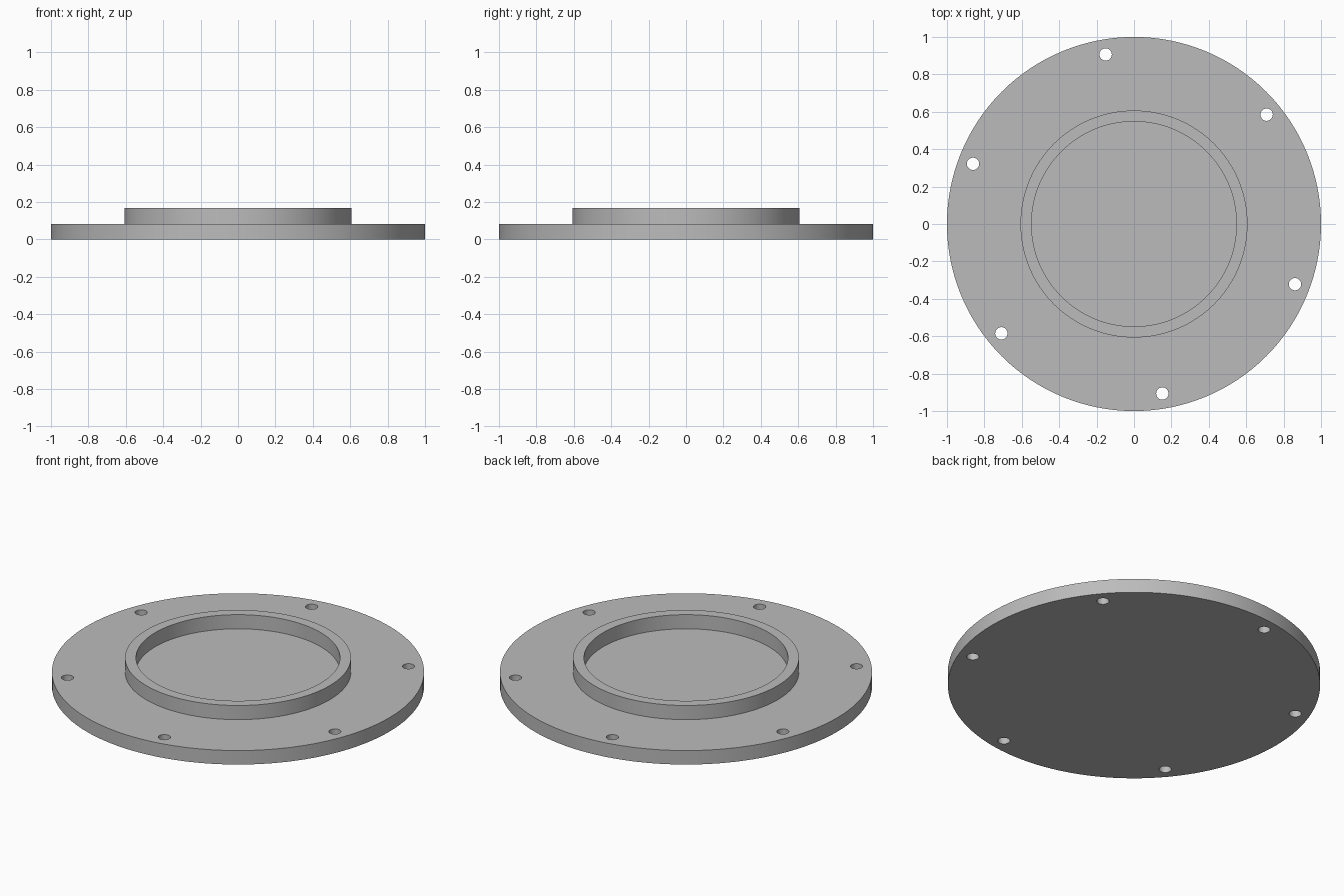
import bpy, bmesh, math
from mathutils import Matrix, Vector

old = bpy.data.objects.get("Cube")
if old:
    bpy.data.objects.remove(old, do_unlink=True)

PLATE_R, RING_R, BORE_R = 1.0, 0.607, 0.548
PLATE_H, RING_H = 0.083, 0.167
BOLT_CIRCLE, HOLE_R, HOLES = 0.919, 0.033, 6
FIRST_HOLE = math.radians(39.5)
SEGMENTS = 128

# Plain grey material
grey = bpy.data.materials.new("grey")
grey.use_nodes = True
colour = (0.5, 0.5, 0.5, 1)
grey.diffuse_color = colour
grey.node_tree.nodes["Principled BSDF"].inputs["Base Color"].default_value = colour


def make_object(name, bm):
    bmesh.ops.recalc_face_normals(bm, faces=bm.faces)
    mesh = bpy.data.meshes.new(name)
    bm.to_mesh(mesh)
    bm.free()
    obj = bpy.data.objects.new(name, mesh)
    bpy.context.collection.objects.link(obj)
    mesh.materials.append(grey)
    return obj


# Flange: half section with raised ring, revolved around z
profile = [(0, 0), (PLATE_R, 0), (PLATE_R, PLATE_H), (RING_R, PLATE_H),
           (RING_R, RING_H), (BORE_R, RING_H), (BORE_R, PLATE_H), (0, PLATE_H)]
bm = bmesh.new()
points = [bm.verts.new((r, 0, z)) for r, z in profile]
edges = [bm.edges.new(pair) for pair in zip(points, points[1:])]
bmesh.ops.spin(bm, geom=points + edges, cent=(0, 0, 0), axis=(0, 0, 1),
               angle=math.tau, steps=SEGMENTS, use_duplicate=False)
bmesh.ops.remove_doubles(bm, verts=bm.verts, dist=1e-5)
flange = make_object("flange", bm)

# Bolt holes: ring of cylinders cut through the plate
bm = bmesh.new()
for i in range(HOLES):
    a = FIRST_HOLE + i * math.tau / HOLES
    centre = Vector((math.cos(a), math.sin(a), 0)) * BOLT_CIRCLE
    centre.z = PLATE_H / 2
    bmesh.ops.create_cone(bm, cap_ends=True, segments=32, radius1=HOLE_R,
                          radius2=HOLE_R, depth=PLATE_H * 3,
                          matrix=Matrix.Translation(centre))
cutter = make_object("bolt_hole_cutter", bm)

cut = flange.modifiers.new("bolt_holes", "BOOLEAN")
cut.operation = "DIFFERENCE"
cut.solver = "EXACT"
cut.object = cutter

# Apply the cut, drop the cutter, smooth the round walls
bpy.ops.object.select_all(action="DESELECT")
flange.select_set(True)
bpy.context.view_layer.objects.active = flange
bpy.ops.object.modifier_apply(modifier=cut.name)
bpy.data.objects.remove(cutter, do_unlink=True)
bpy.ops.object.shade_smooth_by_angle(angle=math.radians(30))
